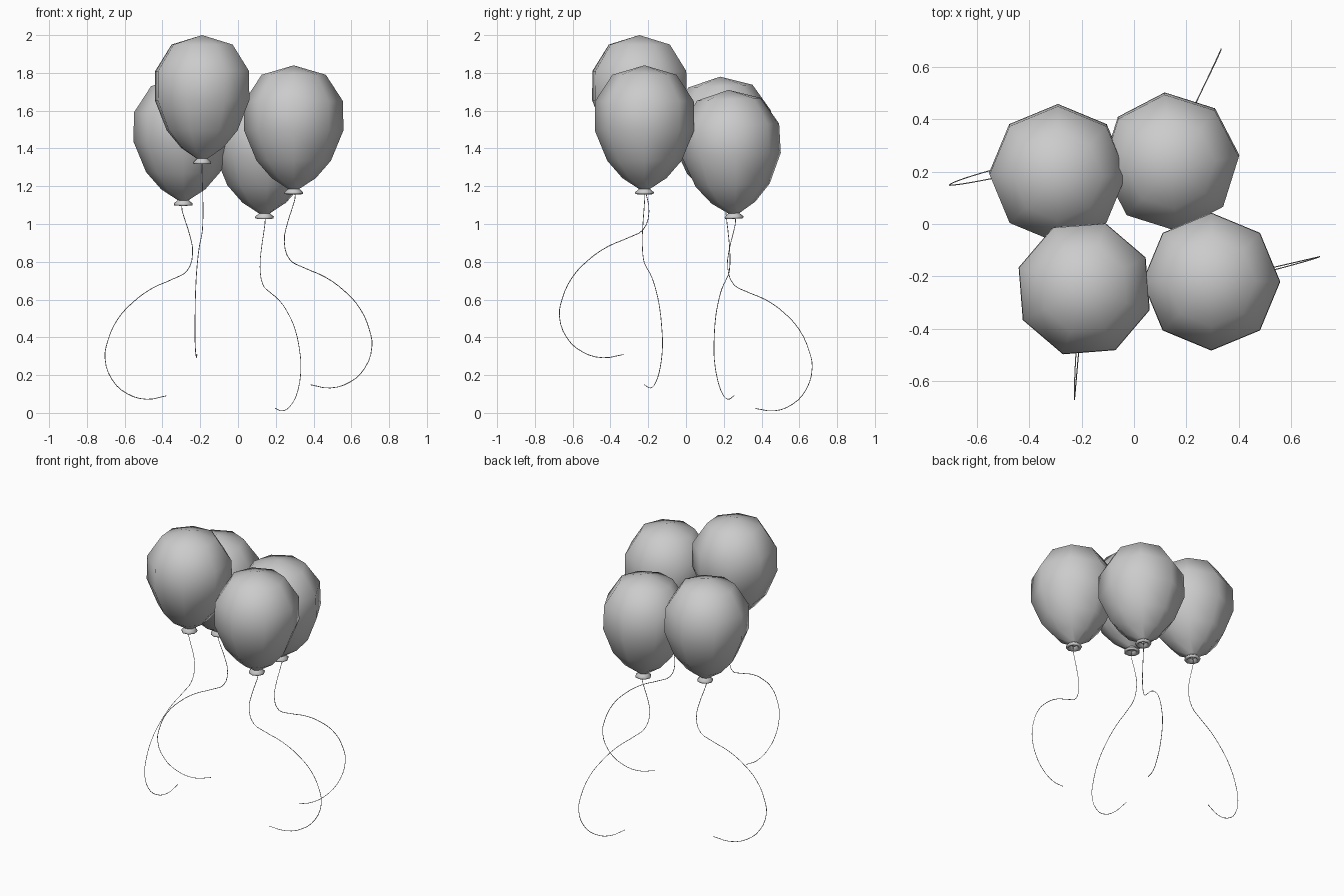
import bpy, bmesh
from math import sin, cos, pi, radians
from mathutils import Matrix

if "Cube" in bpy.data.objects:
    bpy.data.objects.remove(bpy.data.objects["Cube"])

SIDES = 8
# (radius, height below the crown)
SKIN = [(0.17, -0.05), (0.261, -0.19), (0.263, -0.345), (0.197, -0.505),
        (0.117, -0.597), (0.028, -0.655)]
LIP = [(0.028, -0.653), (0.05, -0.672), (0.048, -0.682), (0.033, -0.683), (0.018, -0.662)]
# (outward, sideways, height below the crown)
STRING = [(0.0, 0, -0.655), (0.008, 0, -0.69), (-0.005, 0, -0.746), (-0.031, 0, -0.825),
          (-0.051, 0, -0.937), (-0.02, 0, -1.03), (0.05, 0, -1.069), (0.169, 0, -1.12),
          (0.277, 0, -1.196), (0.359, 0, -1.286), (0.41, 0, -1.397), (0.425, 0, -1.487),
          (0.385, -0.004, -1.603), (0.303, -0.008, -1.677), (0.195, -0.012, -1.708),
          (0.087, -0.02, -1.691)]


def lathe(name, profile, matrix, crown=False):
    """Spin a profile round z; optionally close it with a point at the origin."""
    bm = bmesh.new()
    rings = [[bm.verts.new((r * cos(2 * pi * i / SIDES), r * sin(2 * pi * i / SIDES), z))
              for i in range(SIDES)] for r, z in profile]
    for a, b in zip(rings, rings[1:]):
        for i in range(SIDES):
            j = (i + 1) % SIDES
            bm.faces.new((a[i], b[i], b[j], a[j]))
    if crown:
        top = bm.verts.new((0, 0, 0))
        for i in range(SIDES):
            bm.faces.new((top, rings[0][i], rings[0][(i + 1) % SIDES]))
    for f in bm.faces:
        f.smooth = True
    mesh = bpy.data.meshes.new(name)
    bm.to_mesh(mesh)
    bm.free()
    ob = bpy.data.objects.new(name, mesh)
    ob.matrix_world = matrix
    bpy.context.collection.objects.link(ob)


def string(name, matrix):
    """Thin curling cord hanging in one plane."""
    cu = bpy.data.curves.new(name, 'CURVE')
    cu.dimensions = '3D'
    cu.bevel_depth = 0.002
    cu.bevel_resolution = 0
    cu.resolution_u = 3
    sp = cu.splines.new('BEZIER')
    sp.bezier_points.add(len(STRING) - 1)
    for p, co in zip(sp.bezier_points, STRING):
        p.co = co
        p.handle_left_type = p.handle_right_type = 'AUTO'
    ob = bpy.data.objects.new(name, cu)
    ob.matrix_world = matrix
    bpy.context.collection.objects.link(ob)


# crown position, direction the string swings, lean
BALLOONS = {
    "front_left": ((-0.19, -0.247, 2.0), -95, 0),
    "front_right": ((0.295, -0.22, 1.84), 13, 0),
    "back_right": ((0.14, 0.225, 1.71), 63, 2.5),
    "back_left": ((-0.29, 0.18, 1.78), 193, 2.5),
}
for label, (pos, swing, lean) in BALLOONS.items():
    base = Matrix.Translation(pos) @ Matrix.Rotation(radians(lean), 4, 'X')
    body = base @ Matrix.Rotation(radians(swing - 13), 4, 'Z')
    lathe("balloon_" + label, SKIN, body, crown=True)
    lathe("balloon_lip_" + label, LIP, body)
    string("string_" + label, base @ Matrix.Rotation(radians(swing), 4, 'Z'))
